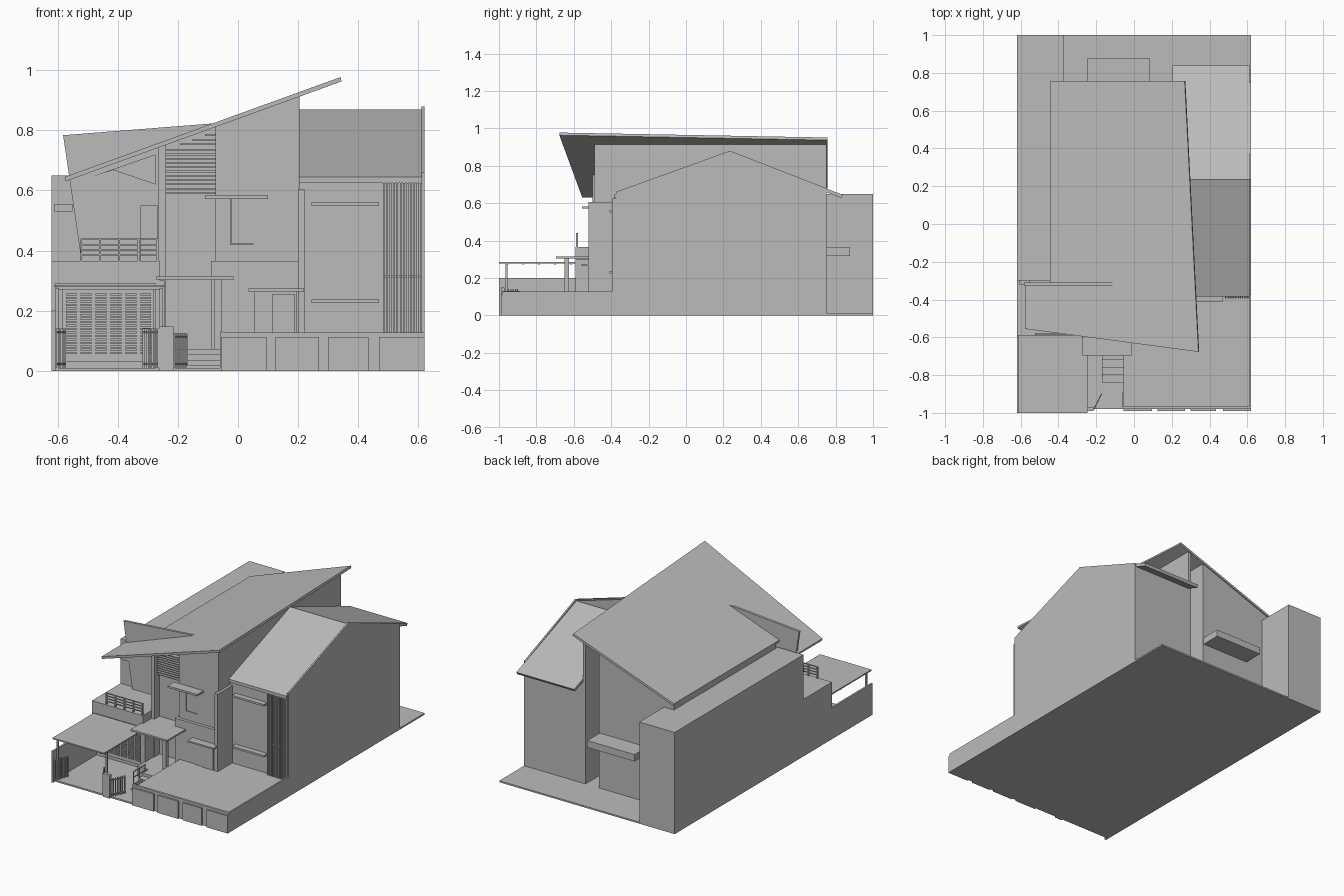
import bpy, bmesh, math
from mathutils import Vector

cube = bpy.data.objects.get("Cube")
if cube:
    bpy.data.objects.remove(cube)

grey = bpy.data.materials.new("plain grey")
grey.use_nodes = True
COLOUR = (0.5, 0.5, 0.5, 1)
grey.diffuse_color = COLOUR
grey.node_tree.nodes["Principled BSDF"].inputs["Base Color"].default_value = COLOUR


def finish(name, bm):
    bmesh.ops.recalc_face_normals(bm, faces=bm.faces)
    mesh = bpy.data.meshes.new(name)
    bm.to_mesh(mesh)
    bm.free()
    mesh.materials.append(grey)
    ob = bpy.data.objects.new(name, mesh)
    bpy.context.collection.objects.link(ob)
    return ob


def add_box(bm, x, y, z):
    made = bmesh.ops.create_cube(bm, size=1)["verts"]
    for v in made:
        v.co = Vector([(a + b) / 2 + c * (b - a) for (a, b), c in zip((x, y, z), v.co)])


def boxes(name, items):
    bm = bmesh.new()
    for item in items:
        add_box(bm, *item)
    return finish(name, bm)


def box(name, x, y, z):
    return boxes(name, [(x, y, z)])


def prism(name, points, offset):
    """Extrude a planar outline by an offset vector."""
    bm = bmesh.new()
    face = bm.faces.new([bm.verts.new(p) for p in points])
    out = bmesh.ops.extrude_face_region(bm, geom=[face])["geom"]
    bmesh.ops.translate(bm, verts=[g for g in out if isinstance(g, bmesh.types.BMVert)], vec=offset)
    bm.faces.ensure_lookup_table()
    return finish(name, bm)


def steps(a, b, n):
    return [a + (b - a) * i / (n - 1) for i in range(n)]


def roof_z(x):
    """Underside of the big sloping roof."""
    return 0.632 + 0.362 * (x + 0.57)


def under_roof(name, x0, x1, y0, y1, z0=0):
    """Wall block whose top follows the big roof."""
    outline = [(x0, z0), (x1, z0), (x1, roof_z(x1)), (x0, roof_z(x0))]
    return prism(name, [(x, y0, z) for x, z in outline], (0, y1 - y0, 0))


# Ground and raised terrace
box("ground", (-0.62, 0.62), (-0.98, 1), (0, 0.01))
box("terrace", (-0.055, 0.62), (-0.97, -0.37), (0, 0.11))
box("terrace_side_wall", (0.61, 0.62), (-0.98, -0.37), (0, 0.127))
box("terrace_front_wall", (-0.055, 0.62), (-0.98, -0.965), (0, 0.127))
boxes("terrace_wall_panels", [((x, x + w), (-0.99, -0.978), (0, 0.112))
      for x, w in ((-0.055, 0.15), (0.125, 0.145), (0.3, 0.135), (0.47, 0.15))])

# Left block, low boundary wall and back corner block
box("left_block", (-0.62, -0.37), (-0.3, 1), (0, 0.65))
box("boundary_wall", (-0.62, -0.608), (-1, -0.57), (0, 0.2))
box("boundary_step", (-0.62, -0.608), (-0.59, -0.3), (0, 0.365))
box("left_window_sill", (-0.61, -0.55), (-0.32, -0.3), (0.53, 0.555))

# Main body under the sloping roof
under_roof("main_body", -0.44, 0.09, -0.28, 0.75)
under_roof("main_right_body", 0.08, 0.205, -0.4, 0.6)
under_roof("main_right_wall", 0.185, 0.205, -0.49, 0.75)
under_roof("front_tower", -0.075, 0.205, -0.49, -0.27)
box("tower_base", (-0.09, 0.205), (-0.51, -0.3), (0, 0.365))
under_roof("stair_wall", -0.265, -0.07, -0.45, -0.27)
under_roof("stair_pier", -0.265, -0.24, -0.5, -0.27)
boxes("stair_louvres", [((-0.24, -0.075), (-0.475, -0.45), (z, z + 0.005))
      for z in steps(0.59, roof_z(-0.24) - 0.02, 11)])
boxes("stair_louvres_top", [((-0.24 + (z - 0.735) / 0.362, -0.075), (-0.475, -0.45), (z, z + 0.005))
      for z in steps(0.752, 0.782, 3)])

# Big sloping roof
ROOF = [(-0.44, 0.757), (-0.44, -0.31), (-0.573, -0.31), (-0.573, -0.555),
        (0.345, -0.677), (0.272, 0.757)]
prism("big_roof", [(x, y, roof_z(x)) for x, y in ROOF], (-0.004, 0, 0.014))

# Slanted fin wall that pierces the roof
FIN = [(-0.52, 0.36), (-0.26, 0.36), (-0.26, 0.7), (-0.06, 0.815), (-0.06, 0.825), (-0.582, 0.784)]
prism("fin_wall", [(x, -0.325, z) for x, z in FIN], (0, 0.015, 0))
box("balcony_door", (-0.325, -0.268), (-0.331, -0.325), (0.365, 0.55))
WINDOW = [(-0.49, 0.645), (-0.415, 0.668), (-0.275, 0.62), (-0.275, 0.72)]
prism("fin_window", [(x, -0.331, z) for x, z in WINDOW], (0, 0.006, 0))

# Left balcony with railing
box("balcony_slab", (-0.615, -0.26), (-0.59, -0.28), (0.29, 0.365))
rails = [((-0.525, -0.265), (-0.585, -0.58), (z, z + 0.005)) for z in steps(0.383, 0.435, 4)]
rails += [((x, x + 0.006), (-0.587, -0.578), (0.365, 0.44)) for x in steps(-0.525, -0.271, 5)]
boxes("balcony_railing", rails)

# Garage front with lattice door
box("garage_wall", (-0.615, -0.26), (-0.56, -0.28), (0, 0.3))
box("garage_pier", (-0.275, -0.245), (-0.59, -0.5), (0, 0.3))
box("garage_door", (-0.585, -0.28), (-0.567, -0.56), (0.03, 0.27))
lattice = [((x, x + 0.036), (-0.574, -0.567), (z, z + 0.007))
           for x in steps(-0.573, -0.325, 6) for z in steps(0.055, 0.25, 18)]
boxes("garage_lattice", lattice)

# Carport canopy, beams and posts
box("carport_canopy", (-0.612, -0.247), (-1, -0.585), (0.278, 0.286))
boxes("carport_beams", [((-0.605, -0.255), (y, y + 0.01), (0.271, 0.279)) for y in steps(-0.96, -0.62, 5)])
boxes("carport_posts", [((x, x + 0.01), (-0.965, -0.955), (0, 0.275)) for x in (-0.607, -0.262)])


def gate(name, start, end, height):
    """Barred gate leaf between two ground points."""
    a, b = Vector(start), Vector(end)
    n = max(4, round((b - a).length / 0.012))
    bars = []
    for i in range(n):
        p = a.lerp(b, i / (n - 1))
        bars.append(((p.x - 0.003, p.x + 0.003), (p.y - 0.003, p.y + 0.003), (0.01, height)))
    boxes(name, bars)
    side = Vector((b.y - a.y, a.x - b.x)).normalized() * 0.002
    for z in (0.02, height - 0.015):
        prism(name + "_rail", [(*p, z) for p in (a + side, b + side, b - side, a - side)], (0, 0, 0.006))


# Front gates and gate pillar
gate("left_gate", (-0.605, -0.985), (-0.575, -0.9), 0.14)
gate("middle_gate", (-0.265, -0.985), (-0.315, -0.9), 0.14)
gate("small_gate", (-0.212, -0.98), (-0.172, -0.9), 0.125)
box("gate_pillar", (-0.263, -0.215), (-0.99, -0.97), (0, 0.148))
box("gate_post", (-0.06, -0.053), (-0.98, -0.89), (0, 0.13))

# Porch with stairs, canopy and post
boxes("porch_stairs", [((-0.17, -0.055), (-0.84 + 0.04 * i, -0.45), (0, 0.018 * (i + 1)))
      for i in range(4)])
box("porch_floor", (-0.25, -0.055), (-0.66, -0.45), (0, 0.072))
box("porch_canopy", (-0.273, -0.014), (-0.695, -0.45), (0.303, 0.314))
box("porch_post", (-0.08, -0.055), (-0.65, -0.625), (0.07, 0.305))
boxes("stair_rail", [((-0.17, -0.166), (y, y + 0.005), (0.02, 0.12)) for y in (-0.82, -0.76, -0.7)]
      + [((-0.17, -0.166), (-0.82, -0.69), (z, z + 0.005)) for z in (0.08, 0.115)])

# Tower ledges, door and window
box("tower_ledge", (-0.11, 0.1), (-0.555, -0.49), (0.571, 0.583))
box("door_canopy", (0.035, 0.22), (-0.56, -0.5), (0.264, 0.274))
box("door_frame", (0.055, 0.195), (-0.516, -0.51), (0.11, 0.264))
box("front_door", (0.115, 0.19), (-0.522, -0.516), (0.11, 0.256))
boxes("tower_window", [((-0.026, -0.02), (-0.495, -0.49), (0.42, 0.571)),
                       ((-0.026, 0.052), (-0.495, -0.49), (0.418, 0.424))])
box("pilaster", (0.2, 0.222), (-0.522, -0.37), (0.1, 0.605))

# Right wing with gable roof
GABLE = [(-0.375, 0), (0.75, 0), (0.75, 0.665), (0.235, 0.862), (-0.375, 0.64)]
prism("right_wing", [(0.2, y, z) for y, z in GABLE], (0.41, 0, 0))
PARAPET = [(-0.375, 0), (0.75, 0), (0.75, 0.68), (0.235, 0.88), (-0.375, 0.66)]
prism("right_gable_wall", [(0.61, y, z) for y, z in PARAPET], (0.01, 0, 0))
SLOPES = [(-0.385, 0.625), (0.235, 0.85), (0.83, 0.628), (0.84, 0.644), (0.235, 0.87), (-0.385, 0.645)]
prism("wing_roof", [(0.203, y, z) for y, z in SLOPES], (0.409, 0, 0))
boxes("wing_ledges", [((0.245, 0.47), (-0.41, -0.37), (z, z + 0.012)) for z in (0.55, 0.225)])
boxes("wing_screen", [((x, x + 0.006), (-0.395, -0.37), (0.11, 0.625)) for x in steps(0.482, 0.606, 12)])
box("wing_screen_band", (0.482, 0.612), (-0.39, -0.37), (0.311, 0.317))

# Back balcony slab
box("back_ledge", (-0.25, 0.085), (0.74, 0.876), (0.318, 0.362))
